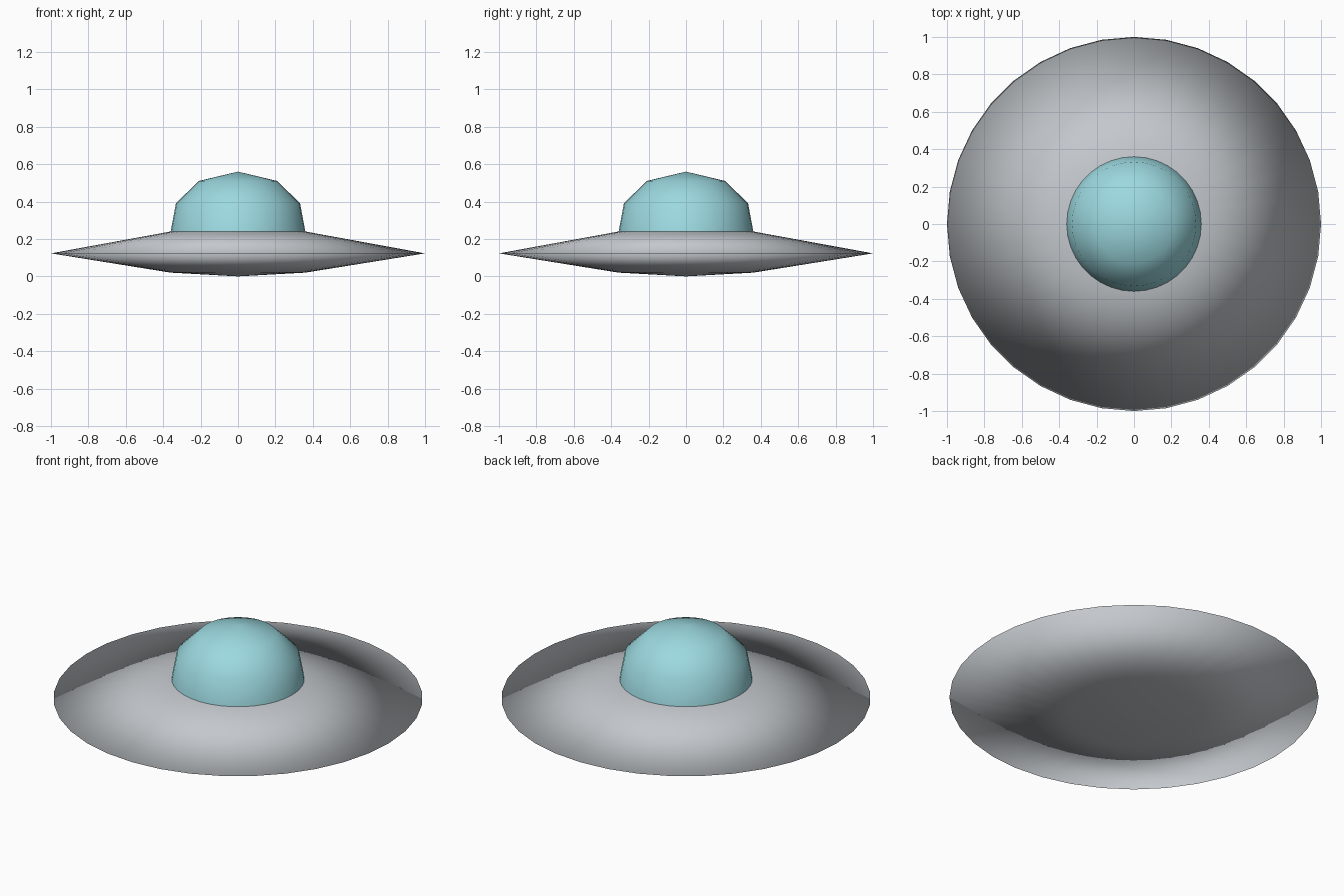
import bpy
import bmesh
from math import tau
from mathutils import Matrix, Vector

SIDES = 36

cube = bpy.data.objects.get("Cube")
if cube:
    bpy.data.objects.remove(cube, do_unlink=True)


def make_material(name, rgb):
    mat = bpy.data.materials.new(name)
    mat.use_nodes = True
    color = (*rgb, 1)
    mat.diffuse_color = color
    mat.node_tree.nodes["Principled BSDF"].inputs["Base Color"].default_value = color
    return mat


def lathe(name, profile, mat):
    """Spin a (radius, height) profile around z into a smooth object."""
    bm = bmesh.new()
    verts = [bm.verts.new((0, r, z)) for r, z in profile]
    edges = [bm.edges.new(pair) for pair in zip(verts, verts[1:])]
    bmesh.ops.spin(bm, geom=verts + edges, cent=(0, 0, 0), axis=(0, 0, 1),
                   angle=tau, steps=SIDES, use_duplicate=False)
    bmesh.ops.remove_doubles(bm, verts=bm.verts, dist=0.0005)
    bmesh.ops.recalc_face_normals(bm, faces=bm.faces)
    # Point the faces outward even where the shell is open
    top = max(bm.faces, key=lambda f: f.calc_center_median().z)
    if top.normal.z < 0:
        bmesh.ops.reverse_faces(bm, faces=bm.faces)
    for face in bm.faces:
        face.smooth = True
    mesh = bpy.data.meshes.new(name)
    bm.to_mesh(mesh)
    bm.free()
    mesh.materials.append(mat)
    obj = bpy.data.objects.new(name, mesh)
    bpy.context.collection.objects.link(obj)
    return obj


hull_gray = make_material("hull gray", (0.55, 0.58, 0.61))
canopy_teal = make_material("canopy teal", (0.33, 0.69, 0.74))

# Saucer hull: shallow belly, thin rim, sloping deck up to the canopy
lathe("saucer_hull", [(0, 0), (0.36, 0.02), (1, 0.123), (0.36, 0.24)], hull_gray)

# Faceted-profile canopy dome, seated on the inner edge of the deck
lathe("canopy_dome", [(0.36, 0.24), (0.332, 0.39), (0.21, 0.51), (0, 0.56)], canopy_teal)
